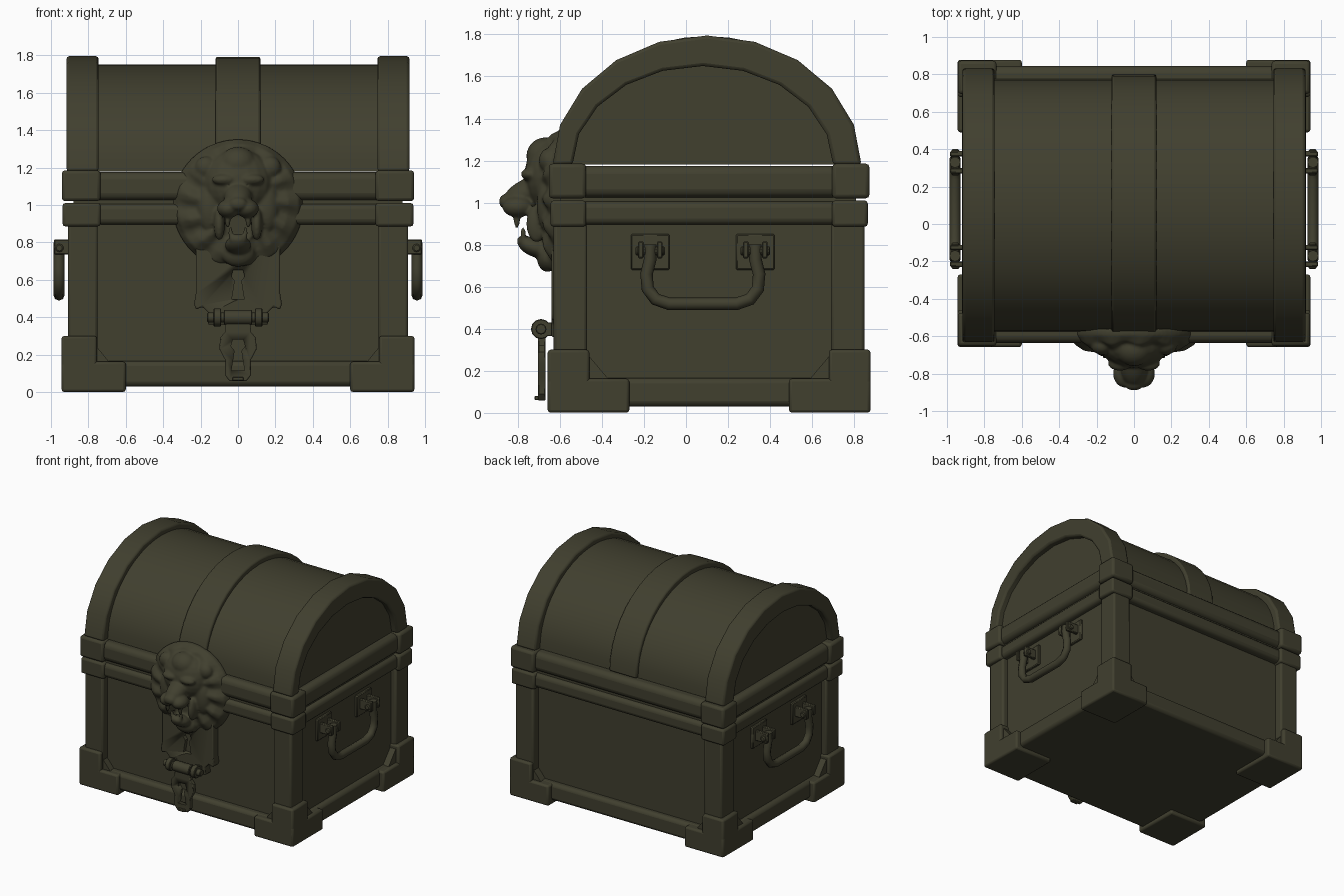
import bpy, bmesh, math
from mathutils import Matrix, Vector

if "Cube" in bpy.data.objects:
    bpy.data.objects.remove(bpy.data.objects["Cube"])

mat = bpy.data.materials.new("dark olive bronze")
mat.diffuse_color = (0.052, 0.050, 0.028, 1)
mat.use_nodes = True
mat.node_tree.nodes["Principled BSDF"].inputs["Base Color"].default_value = mat.diffuse_color
CY = 0.11  # depth centre of the chest body


def finish(name, bm, bevel=0.0, seg=2, angle=35):
    bmesh.ops.recalc_face_normals(bm, faces=bm.faces)
    me = bpy.data.meshes.new(name)
    bm.to_mesh(me)
    bm.free()
    ob = bpy.data.objects.new(name, me)
    bpy.context.collection.objects.link(ob)
    me.materials.append(mat)
    if bevel:
        m = ob.modifiers.new("bevel", 'BEVEL')
        m.width, m.segments, m.limit_method = bevel, seg, 'ANGLE'
        m.angle_limit = math.radians(40)
    bpy.ops.object.select_all(action='DESELECT')
    ob.select_set(True)
    bpy.context.view_layer.objects.active = ob
    bpy.ops.object.shade_smooth_by_angle(angle=math.radians(angle))
    return ob


def add_box(bm, x0, x1, y0, y1, z0, z1):
    m = Matrix.Translation(((x0 + x1) / 2, (y0 + y1) / 2, (z0 + z1) / 2))
    bmesh.ops.create_cube(bm, size=1, matrix=m @ Matrix.Diagonal((x1 - x0, y1 - y0, z1 - z0, 1)))


def box(name, dims, bevel=0.0, seg=2):
    bm = bmesh.new()
    add_box(bm, *dims)
    return finish(name, bm, bevel, seg)


def add_prism(bm, pts, axis, lo, hi):
    # 2D outline extruded along x (outline in y,z) or y (outline in x,z)
    put = (lambda p: (lo, p[0], p[1])) if axis == 'x' else (lambda p: (p[0], lo, p[1]))
    f = bm.faces.new([bm.verts.new(put(p)) for p in pts])
    g = bmesh.ops.extrude_face_region(bm, geom=[f])
    d = Vector((hi - lo, 0, 0)) if axis == 'x' else Vector((0, hi - lo, 0))
    bmesh.ops.translate(bm, vec=d, verts=[v for v in g['geom'] if isinstance(v, bmesh.types.BMVert)])


def prism(name, pts, axis, lo, hi, bevel=0.0):
    bm = bmesh.new()
    add_prism(bm, pts, axis, lo, hi)
    return finish(name, bm, bevel)


def add_rod(bm, x0, x1, y, z, r, n=12):
    m = Matrix.Translation(((x0 + x1) / 2, y, z)) @ Matrix.Rotation(math.pi / 2, 4, 'Y')
    bmesh.ops.create_cone(bm, cap_ends=True, segments=n, radius1=r, radius2=r, depth=abs(x1 - x0), matrix=m)


def arch(a, h, n, c=0.1):
    return [(c + a * math.cos(math.pi * i / n), 1.18 + h * math.sin(math.pi * i / n)) for i in range(n + 1)]


def mirror(pts):
    return pts + [(-x, z) for x, z in reversed(pts)]


# --- body and lid cores
box("body_panels", (-0.865, 0.865, -0.575, 0.785, 0.03, 0.95))
box("bottom_rail", (-0.905, 0.905, -0.63, 0.835, 0.03, 0.165), 0.025)
box("lower_belt", (-0.915, 0.915, -0.63, 0.845, 0.895, 1.005), 0.03, 3)
box("upper_belt", (-0.92, 0.92, -0.635, 0.845, 1.025, 1.175), 0.04, 3)
box("lid_gap", (-0.88, 0.88, -0.60, 0.81, 0.95, 1.08))
prism("lid_barrel", arch(0.675, 0.57, 24), 'x', -0.865, 0.865)

# --- lid bands
prism("lid_middle_band", arch(0.70, 0.612, 20), 'x', -0.12, 0.12, 0.012)
for s, side in ((1, "right"), (-1, "left")):
    bm = bmesh.new()
    outer, inner = arch(0.735, 0.615, 10), arch(0.62, 0.47, 10, 0.08)
    rings = [[bm.verts.new((s * x, y, z)) for y, z in pts]
             for x, pts in ((0.745, outer), (0.917, outer), (0.917, inner), (0.745, inner))]
    for k in range(4):
        a, b = rings[k], rings[(k + 1) % 4]
        for i in range(10):
            bm.faces.new((a[i], a[i + 1], b[i + 1], b[i]))
    for i in (0, 10):
        bm.faces.new([r[i] for r in rings])
    finish("lid_end_band_" + side, bm, 0.015, 2, 25)

# --- corner posts, belt corners and feet
for sx in (-1, 1):
    for sy in (-1, 1):
        tag = ("right" if sx > 0 else "left") + ("_back" if sy > 0 else "_front")

        def corner(name, xi, xo, yi, yo, z0, z1, bev):
            xs, ys = sorted((sx * xi, sx * xo)), sorted((CY + sy * yi, CY + sy * yo))
            return box(name + "_" + tag, (*xs, *ys, z0, z1), bev)

        corner("post", 0.75, 0.91, 0.58, 0.74, 0.15, 0.90, 0.015)
        corner("lower_belt_corner", 0.735, 0.938, 0.585, 0.755, 0.885, 1.01, 0.015)
        corner("upper_belt_corner", 0.735, 0.942, 0.585, 0.763, 1.02, 1.185, 0.018)
        corner("foot_base", 0.60, 0.943, 0.38, 0.768, 0.0, 0.162, 0.014)
        corner("foot_riser", 0.755, 0.943, 0.57, 0.768, 0.02, 0.30, 0.014)
        # sloped gussets between foot base and riser
        bm = bmesh.new()
        y0, y1 = CY + sy * 0.66, CY + sy * 0.735
        add_prism(bm, [(sx * 0.68, 0.15), (sx * 0.77, 0.15), (sx * 0.77, 0.26)], 'y', y0, y1)
        add_prism(bm, [(CY + sy * 0.47, 0.15), (CY + sy * 0.58, 0.15), (CY + sy * 0.58, 0.28)],
                  'x', sx * 0.84, sx * 0.915)
        finish("foot_gusset_" + tag, bm)

# --- side handles
for s, side in ((1, "right"), (-1, "left")):
    bm = bmesh.new()
    for y in (-0.17, 0.33):
        x0, x1 = sorted((s * 0.85, s * 0.885))
        add_box(bm, x0, x1, y - 0.092, y + 0.092, 0.68, 0.85)
        for dy in (-0.045, 0.045):
            x0, x1 = sorted((s * 0.87, s * 0.985))
            add_box(bm, x0, x1, y + dy - 0.014, y + dy + 0.014, 0.735, 0.815)
        bmesh.ops.create_cone(bm, cap_ends=True, segments=10, radius1=0.022, radius2=0.022, depth=0.14,
                              matrix=Matrix.Translation((s * 0.955, y, 0.77)) @ Matrix.Rotation(math.pi / 2, 4, 'X'))
    finish("handle_mounts_" + side, bm, 0.006, 1)
    cu = bpy.data.curves.new("handle", 'CURVE')
    cu.dimensions, cu.bevel_depth, cu.bevel_resolution, cu.use_fill_caps = '3D', 0.03, 2, True
    path = [(0.25, 0.80), (0.25, 0.73), (0.268, 0.66), (0.262, 0.59), (0.225, 0.54), (0.16, 0.518)]
    path = [(-y, z) for y, z in path] + [(y, z) for y, z in reversed(path)]
    sp = cu.splines.new('POLY')
    sp.points.add(len(path) - 1)
    for p, (y, z) in zip(sp.points, path):
        p.co = (s * 0.957, 0.08 + y, z, 1)
    ob = bpy.data.objects.new("handle_" + side, cu)
    bpy.context.collection.objects.link(ob)
    cu.materials.append(mat)


# --- lock plate, hinge and hasp with keyholes
def keyhole(ob, z, s, y0, y1):
    cut = prism("keyhole_cutter", mirror([(0.035 * s, z - 0.09 * s), (0.018 * s, z + 0.015 * s),
                (0.038 * s, z + 0.04 * s), (0.028 * s, z + 0.075 * s)]), 'y', y0, y1)
    cut.hide_render = True
    cut.hide_set(True)
    m = ob.modifiers.new("keyhole", 'BOOLEAN')
    m.object, m.operation, m.solver = cut, 'DIFFERENCE', 'EXACT'


plate = prism("lock_plate", mirror([(0.16, 0.36), (0.155, 0.42), (0.19, 0.455), (0.225, 0.44), (0.235, 0.47),
              (0.225, 0.53), (0.225, 0.90)]), 'y', -0.64, -0.56, 0.008)
keyhole(plate, 0.58, 0.95, -0.7, -0.61)
hasp = prism("hasp", mirror([(0.045, 0.058), (0.07, 0.09), (0.068, 0.17), (0.10, 0.23), (0.095, 0.29),
             (0.07, 0.32), (0.065, 0.38)]), 'y', -0.705, -0.668, 0.006)
keyhole(hasp, 0.205, 1.0, -0.8, -0.6)
bm = bmesh.new()
add_rod(bm, -0.165, 0.165, -0.69, 0.398, 0.026)
add_rod(bm, -0.075, 0.075, -0.69, 0.398, 0.04)
for s in (-1, 1):
    add_rod(bm, s * 0.09, s * 0.13, -0.69, 0.398, 0.048)
    x0, x1 = sorted((s * 0.09, s * 0.13))
    add_box(bm, x0, x1, -0.69, -0.60, 0.365, 0.43)
add_box(bm, -0.03, 0.03, -0.72, -0.69, 0.06, 0.08)
finish("hasp_hinge", bm, 0.004, 1)

# --- lion head boss: wavy mane disc plus blended face masses
bm = bmesh.new()
N = 64
rings = []
for r, y, w in ((0.35, -0.56, 0), (0.35, -0.595, 0), (0.325, -0.635, 0.010), (0.27, -0.665, 0.016), (0.19, -0.68, 0.01)):
    ring = []
    for i in range(N):
        t = 2 * math.pi * i / N
        ring.append(bm.verts.new((r * math.cos(t), y + w * math.cos(13 * t + 9 * r), 1.0 + r * math.sin(t))))
    rings.append(ring)
for a, b in zip(rings, rings[1:]):
    for i in range(N):
        bm.faces.new((a[i], a[(i + 1) % N], b[(i + 1) % N], b[i]))
bm.faces.new(rings[0])
bm.faces.new(rings[-1])


def blob(x, y, z, rx, ry, rz, tilt=0):
    for s in ((1, -1) if x else (1,)):
        m = Matrix.Translation((s * x, y, z)) @ Matrix.Rotation(math.radians(tilt), 4, 'X')
        bmesh.ops.create_uvsphere(bm, u_segments=20, v_segments=14, radius=1, matrix=m @ Matrix.Diagonal((rx, ry, rz, 1)))


blob(0, -0.64, 1.12, 0.19, 0.13, 0.18)             # skull
blob(0, -0.67, 1.22, 0.10, 0.09, 0.09)             # forelock
blob(0.17, -0.65, 1.20, 0.06, 0.05, 0.06)          # ears
blob(0.075, -0.745, 1.135, 0.065, 0.04, 0.03)      # brows
blob(0.15, -0.65, 0.99, 0.07, 0.06, 0.14)          # cheeks
blob(0, -0.75, 1.05, 0.075, 0.13, 0.065, 25)       # muzzle bridge
blob(0.05, -0.80, 0.98, 0.062, 0.075, 0.05)        # lip pads
blob(0, -0.86, 1.005, 0.05, 0.03, 0.035)           # nose
blob(0.10, -0.71, 0.90, 0.03, 0.05, 0.09)          # mouth corners
blob(0, -0.715, 0.785, 0.07, 0.09, 0.045, -20)     # lower jaw
blob(0, -0.77, 0.815, 0.05, 0.035, 0.03)           # chin
blob(0, -0.66, 0.74, 0.09, 0.05, 0.07)             # beard
blob(0.055, -0.805, 0.925, 0.016, 0.016, 0.05)     # upper fangs
blob(0.04, -0.775, 0.85, 0.013, 0.013, 0.035)      # lower fangs
lion = finish("lion_head_boss", bm)
m = lion.modifiers.new("blend", 'REMESH')
m.mode, m.voxel_size, m.use_smooth_shade = 'VOXEL', 0.009, True
m = lion.modifiers.new("soften", 'SMOOTH')
m.factor, m.iterations = 0.5, 3
